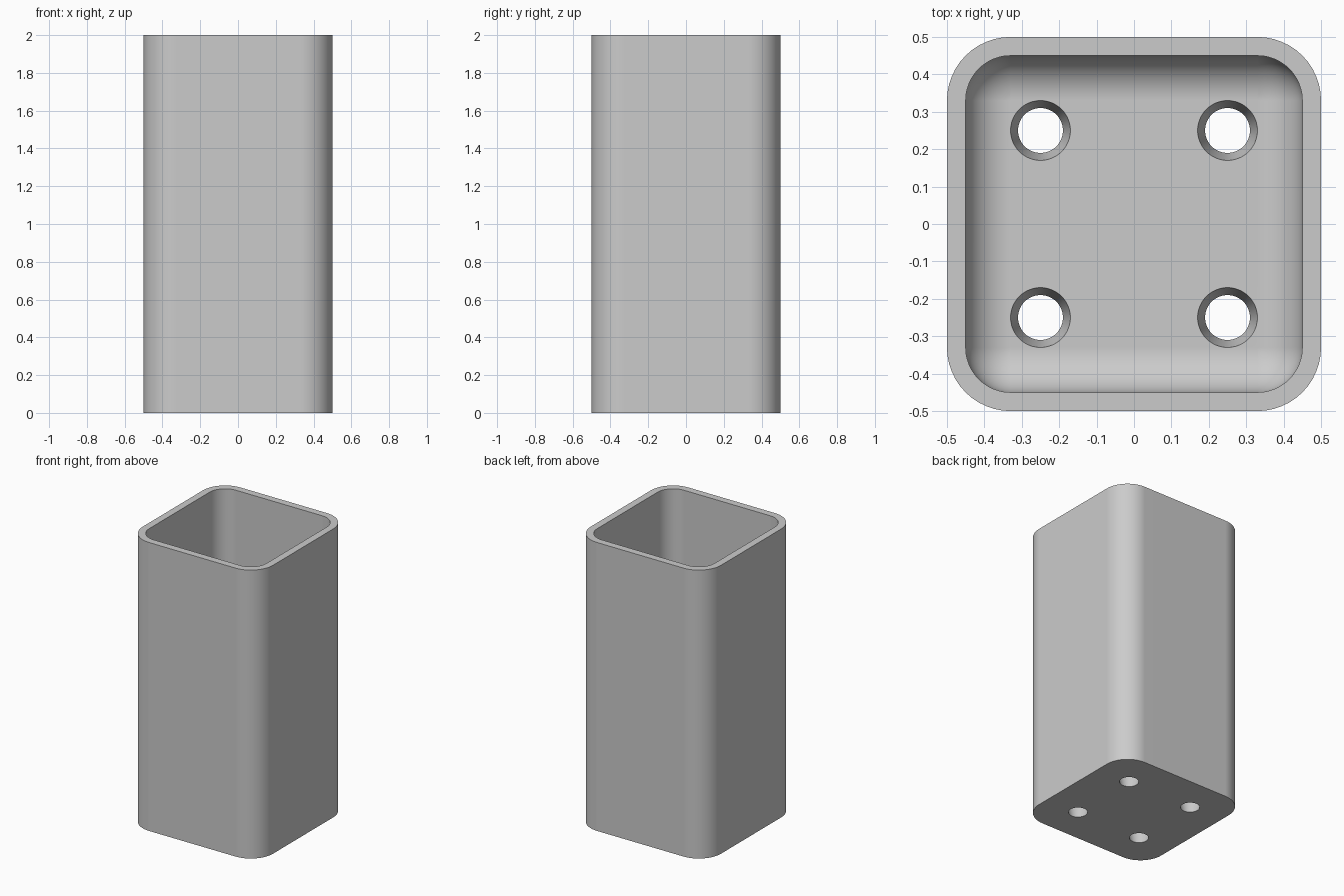
import bpy, bmesh
from math import sin, cos, pi

if "Cube" in bpy.data.objects:
    bpy.data.objects.remove(bpy.data.objects["Cube"])

HEIGHT, HALF, WALL, FLOOR = 2.0, 0.5, 0.05, 0.1
FILLET = 0.12   # inner corner and floor fillet radius
STEPS = 12

grey = bpy.data.materials.new("light_grey")
grey.use_nodes = True
colour = (0.6, 0.6, 0.6, 1)
grey.diffuse_color = colour
grey.node_tree.nodes["Principled BSDF"].inputs["Base Color"].default_value = colour


def rounded_ring(bm, half, radius, z):
    """Ring of vertices around a rounded square."""
    ring = []
    c = half - radius
    for k, (sx, sy) in enumerate([(1, 1), (-1, 1), (-1, -1), (1, -1)]):
        for i in range(STEPS + 1):
            a = (k + i / STEPS) * pi / 2
            ring.append(bm.verts.new((sx * c + radius * cos(a), sy * c + radius * sin(a), z)))
    return ring


def finish(bm, name):
    bmesh.ops.recalc_face_normals(bm, faces=bm.faces)
    mesh = bpy.data.meshes.new(name)
    bm.to_mesh(mesh)
    bm.free()
    mesh.materials.append(grey)
    obj = bpy.data.objects.new(name, mesh)
    bpy.context.collection.objects.link(obj)
    return obj


# Square container: outer wall, rim, inner wall, floor fillet
bm = bmesh.new()
inner = HALF - WALL
outer_radius = FILLET + WALL
rings = [rounded_ring(bm, HALF, outer_radius, 0),
         rounded_ring(bm, HALF, outer_radius, HEIGHT),
         rounded_ring(bm, inner, FILLET, HEIGHT)]
for i in range(STEPS + 1):
    a = i / STEPS * pi / 2
    inset = FILLET * (1 - cos(a))
    rings.append(rounded_ring(bm, inner - inset, FILLET - inset, FLOOR + FILLET * (1 - sin(a))))
for low, high in zip(rings, rings[1:]):
    for i in range(len(low)):
        j = (i + 1) % len(low)
        bm.faces.new((low[i], low[j], high[j], high[i]))
bm.faces.new(rings[0])
bm.faces.new(rings[-1])
bmesh.ops.remove_doubles(bm, verts=bm.verts, dist=1e-5)
container = finish(bm, "container")

# Tapered drain holes, wider at the inside
bm = bmesh.new()
for x in (-0.25, 0.25):
    for y in (-0.25, 0.25):
        cone = bmesh.ops.create_cone(bm, cap_ends=True, segments=48,
                                     radius1=0.04, radius2=0.10, depth=3 * FLOOR)
        bmesh.ops.translate(bm, verts=cone["verts"], vec=(x, y, FLOOR / 2))
cutter = finish(bm, "drain_hole_cutter")
cutter.hide_render = True

cut = container.modifiers.new("drain_holes", 'BOOLEAN')
cut.object = cutter
cut.operation = 'DIFFERENCE'
cut.solver = 'EXACT'
bpy.context.view_layer.objects.active = container
container.select_set(True)
bpy.ops.object.modifier_apply(modifier=cut.name)
bpy.data.objects.remove(cutter)

# Smooth rounded walls with crisp rims
bpy.ops.object.shade_smooth_by_angle(angle=pi / 6)
weighted = container.modifiers.new("weighted_normals", 'WEIGHTED_NORMAL')
weighted.keep_sharp = True
